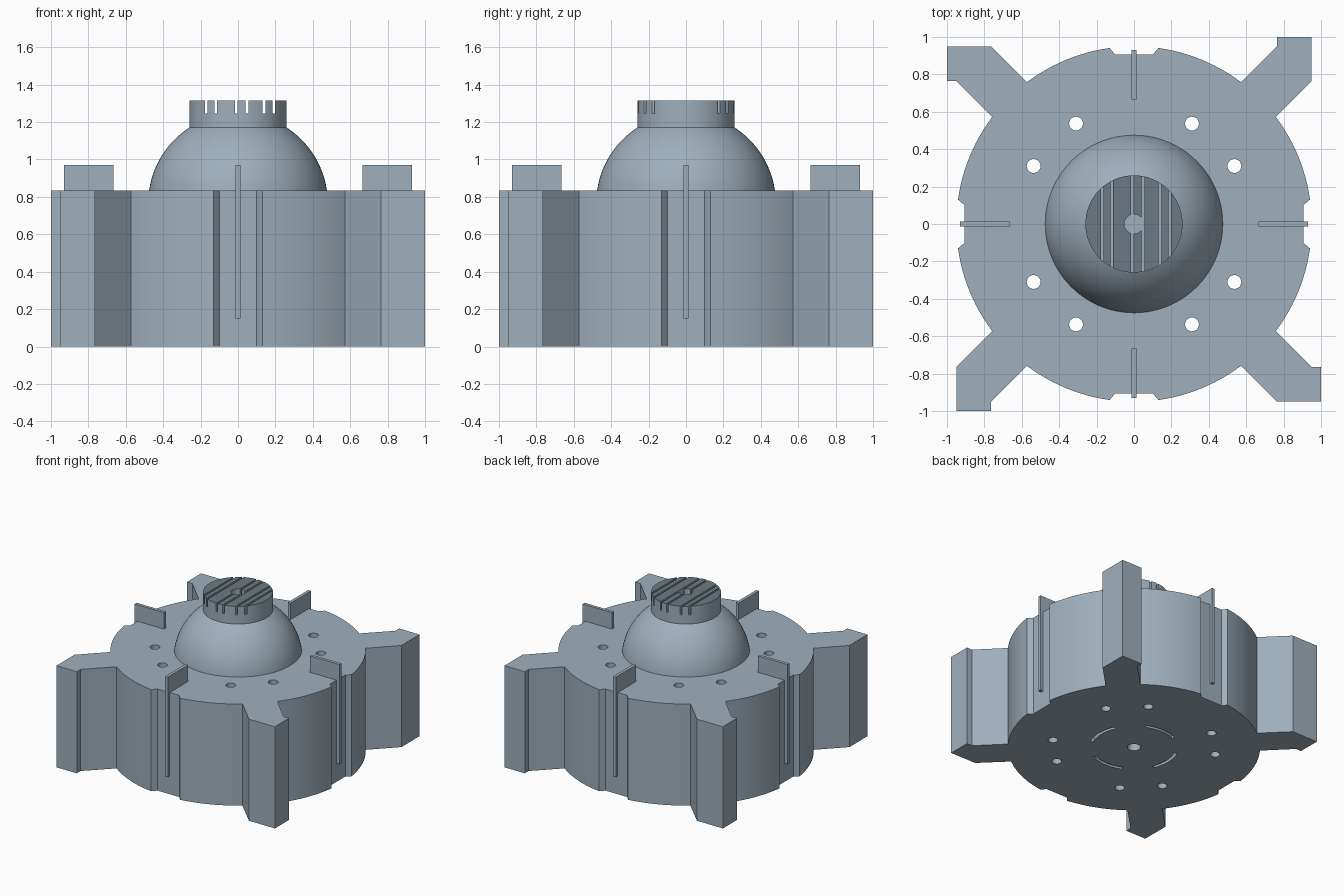
import bpy, bmesh, math
from mathutils import Matrix, Vector

if "Cube" in bpy.data.objects:
    bpy.data.objects.remove(bpy.data.objects["Cube"])

BODY_TOP = 0.835
CAP_TOP = 1.315


def material(name, rgb):
    m = bpy.data.materials.new(name)
    m.use_nodes = True
    m.diffuse_color = (*rgb, 1)
    m.node_tree.nodes["Principled BSDF"].inputs["Base Color"].default_value = (*rgb, 1)
    return m


STEEL = material("blue_grey", (0.35, 0.43, 0.50))
DARK = material("dark_blue_grey", (0.15, 0.19, 0.225))


def polar(r, deg):
    a = math.radians(deg)
    return r * math.cos(a), r * math.sin(a)


def arc(r, a0, a1, n):
    return [polar(r, a0 + (a1 - a0) * i / n) for i in range(n + 1)]


def prism(bm, outline, z0, z1):
    """Extrude a counter-clockwise outline between two heights."""
    face = bm.faces.new([bm.verts.new((x, y, z0)) for x, y in outline])
    ext = bmesh.ops.extrude_face_region(bm, geom=[face], use_keep_orig=True)
    top = [v for v in ext["geom"] if isinstance(v, bmesh.types.BMVert)]
    bmesh.ops.translate(bm, verts=top, vec=(0, 0, z1 - z0))


def circle(r, n, cx=0, cy=0):
    return [(cx + x, cy + y) for x, y in arc(r, 0, 360, n)[:-1]]


def rect(x0, x1, y0, y1):
    return [(x0, y0), (x1, y0), (x1, y1), (x0, y1)]


def make(name, bm):
    bmesh.ops.recalc_face_normals(bm, faces=bm.faces[:])
    mesh = bpy.data.meshes.new(name)
    bm.to_mesh(mesh)
    bm.free()
    mesh.materials.append(STEEL)
    obj = bpy.data.objects.new(name, mesh)
    bpy.context.collection.objects.link(obj)
    return obj


def activate(obj):
    bpy.ops.object.select_all(action="DESELECT")
    obj.select_set(True)
    bpy.context.view_layer.objects.active = obj


def prisms(name, parts):
    bm = bmesh.new()
    for outline, z0, z1 in parts:
        prism(bm, outline, z0, z1)
    return make(name, bm)


def cut(obj, parts):
    """Subtract a set of separate prisms from an object."""
    cutter = prisms("cutter", parts)
    cutter.hide_render = True
    mod = obj.modifiers.new("cut", "BOOLEAN")
    mod.operation, mod.solver, mod.object = "DIFFERENCE", "EXACT", cutter
    activate(obj)
    bpy.ops.object.modifier_apply(modifier=mod.name)
    bpy.data.objects.remove(cutter)


def smooth(obj):
    activate(obj)
    bpy.ops.object.shade_smooth_by_angle(angle=math.radians(25))


# Body: one quarter outline with notch and hooked arm, turned four times
quarter = [(0.905, -0.10), (0.905, 0.10)]
quarter += arc(0.95, 7.9, 37, 12)
quarter += [(0.95, 0.765), (0.95, 1.0), (0.765, 1.0), (0.765, 0.95)]
quarter += arc(0.95, 53, 82.1, 12)
outline = []
for k in range(4):
    turn = Matrix.Rotation(k * math.pi / 2, 2)
    outline += [tuple(turn @ Vector(p)) for p in quarter]
body = prisms("body", [(outline, 0, BODY_TOP)])

# Bolt holes, centre hole and curved slots underneath
holes = []
for k in range(4):
    for a in (30, 60):
        holes.append((circle(0.037, 24, *polar(0.62, a + 90 * k)), -0.1, 1))
    slot = arc(0.34, 90 * k - 24, 90 * k + 24, 12) + arc(0.315, 90 * k + 24, 90 * k - 24, 12)
    holes.append((slot, -0.1, 0.3))
holes.append((circle(0.05, 24), -0.1, 0.3))
cut(body, holes)
smooth(body)

# Four upright fins set into the notches
for k, side in enumerate(("left", "back", "right", "front")):
    fin = prisms(side + "_fin", [(rect(0.665, 0.93, -0.013, 0.013), 0.15, 0.97)])
    fin.data.transform(Matrix.Rotation(k * math.pi / 2, 4, "Z"))

# Dome: truncated sphere turned about the axis
R, ZC = 0.48, 0.767
low, high = math.asin((0.815 - ZC) / R), math.asin((1.17 - ZC) / R)
bm = bmesh.new()
rings = []
for i in range(17):
    a = low + (high - low) * i / 16
    rings.append([bm.verts.new((x, y, ZC + R * math.sin(a)))
                  for x, y in circle(R * math.cos(a), 72)])
for lower, upper in zip(rings, rings[1:]):
    for j in range(72):
        n = (j + 1) % 72
        bm.faces.new((lower[j], lower[n], upper[n], upper[j]))
bm.faces.new(rings[0])
bm.faces.new(rings[-1])
smooth(make("dome", bm))

# Slotted cap with a shallow centre recess
cap = prisms("slotted_cap", [(circle(0.26, 72), 1.165, CAP_TOP)])
grooves = (-0.17, -0.118, -0.01, 0.048, 0.139, 0.192)
cut(cap, [(rect(x - 0.007, x + 0.007, -0.4, 0.4), 1.245, 1.4) for x in grooves])
cut(cap, [(circle(0.052, 24), 1.245, 1.4)])
cap.data.materials.clear()
cap.data.materials.append(STEEL)
cap.data.materials.append(DARK)
for p in cap.data.polygons:
    p.material_index = int(p.normal.z > 0.9 and p.center.z > CAP_TOP - 0.01)
smooth(cap)
